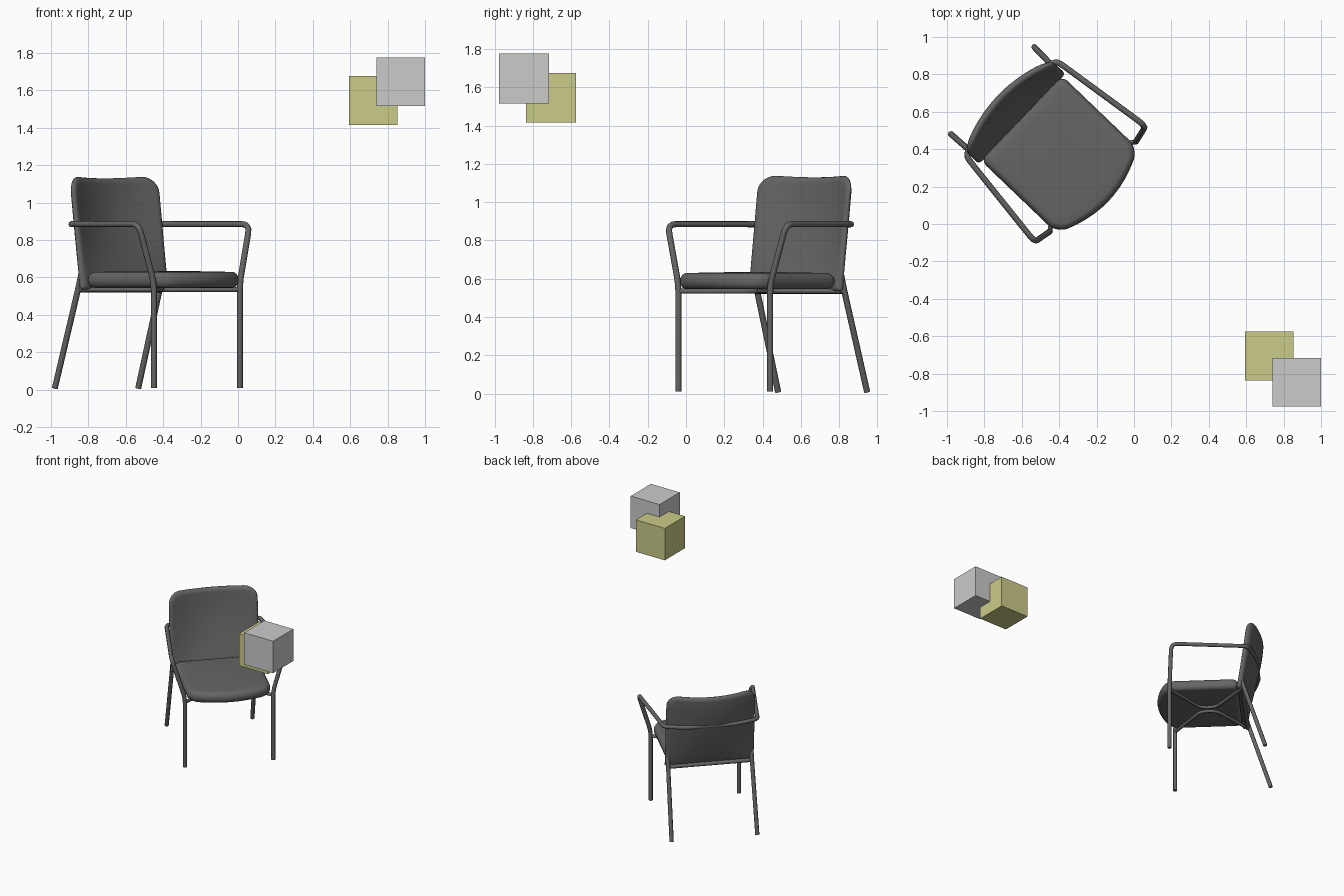
import bpy, bmesh, math
from mathutils import Vector

if "Cube" in bpy.data.objects:
    bpy.data.objects.remove(bpy.data.objects["Cube"], do_unlink=True)


def material(name, rgb):
    m = bpy.data.materials.new(name)
    m.use_nodes = True
    m.diffuse_color = (*rgb, 1)
    m.node_tree.nodes["Principled BSDF"].inputs["Base Color"].default_value = (*rgb, 1)
    return m


charcoal = material("charcoal", (0.13, 0.13, 0.13))
light_grey = material("light grey", (0.6, 0.6, 0.6))
olive = material("olive yellow", (0.6, 0.6, 0.25))

# Chair frame: u runs across the seat, v runs from front legs to the back
SIDE, BACK = Vector((0.69, 0.72, 0)), Vector((-0.72, 0.69, 0))
ORIGIN = Vector((-0.22, 0.20, 0))


def place(u, v, z):
    return ORIGIN + SIDE * u + BACK * v + Vector((0, 0, z))


def add_mesh(name, bm, mat, smooth=True):
    bmesh.ops.recalc_face_normals(bm, faces=bm.faces)
    me = bpy.data.meshes.new(name)
    bm.to_mesh(me)
    bm.free()
    me.materials.append(mat)
    ob = bpy.data.objects.new(name, me)
    bpy.context.collection.objects.link(ob)
    if smooth:
        me.shade_smooth()
    return ob


def tube(name, points, radius=0.016, bend=0.05):
    """Round tube through the points, with rounded bends."""
    pts = [Vector(p) for p in points]
    path = [pts[0]]
    for a, b, c in zip(pts, pts[1:], pts[2:]):
        p = b + (a - b).normalized() * min(bend, (a - b).length * 0.45)
        q = b + (c - b).normalized() * min(bend, (c - b).length * 0.45)
        for i in range(5):
            t = i / 4
            path.append(p * (1 - t) ** 2 + b * 2 * t * (1 - t) + q * t * t)
    path.append(pts[-1])
    cu = bpy.data.curves.new(name, "CURVE")
    cu.dimensions = "3D"
    cu.bevel_depth = radius
    cu.bevel_resolution = 2
    cu.use_fill_caps = True
    sp = cu.splines.new("POLY")
    sp.points.add(len(path) - 1)
    for point, p in zip(sp.points, path):
        point.co = (*place(*p), 1)
    cu.materials.append(charcoal)
    ob = bpy.data.objects.new(name, cu)
    bpy.context.collection.objects.link(ob)


def rounded_outline(w, h, radii, steps=6, cuts=10):
    """Rounded rectangle with evenly cut sides; radii run from top right, anticlockwise."""
    corners = []
    for k, (sx, sy) in enumerate(((1, 1), (-1, 1), (-1, -1), (1, -1))):
        r = radii[k]
        arc = []
        for i in range(steps + 1):
            a = math.pi / 2 * (k + i / steps)
            arc.append(Vector((sx * (w - r) + r * math.cos(a), sy * (h - r) + r * math.sin(a))))
        corners.append(arc)
    out = []
    for k, arc in enumerate(corners):
        nxt = corners[(k + 1) % 4][0]
        out += arc + [arc[-1].lerp(nxt, i / cuts) for i in range(1, cuts)]
    return out


def pad(name, outline, layers, warp):
    """Cushion lofted from scaled outlines; warp maps (a, b, depth) to the chair."""
    bm = bmesh.new()
    rings = [[bm.verts.new(place(*warp(p.x * s, p.y * s, d))) for p in outline] for s, d in layers]
    n = len(outline)
    for r, q in zip(rings, rings[1:]):
        for i in range(n):
            j = (i + 1) % n
            bm.faces.new((r[i], r[j], q[j], q[i]))
    for ring, d in ((rings[0], layers[0][1]), (rings[-1], layers[-1][1])):
        c = bm.verts.new(place(*warp(0, 0, d)))
        for i in range(n):
            bm.faces.new((ring[i], ring[(i + 1) % n], c))
    add_mesh(name, bm, charcoal)


def cushion_layers(half, crown):
    inner = [(s, half + crown * (1 - s)) for s in (0.25, 0.5, 0.75, 0.9)]
    rim = [(1 - 0.1 * (1 - math.cos(a)), half * math.sin(a))
           for a in (math.radians(d) for d in range(-75, 76, 25))]
    return [(s, -half) for s, d in inner] + rim + [(s, d) for s, d in reversed(inner)]


# Seat cushion with a bowed front edge
def seat_shape(a, b, d):
    front = max(0, -b / 0.28)
    return a, 0.25 + b - 0.085 * front * (1 - (a / 0.315) ** 2), 0.587 + d


pad("seat", rounded_outline(0.315, 0.28, (0.04, 0.04, 0.06, 0.06)),
    cushion_layers(0.042, 0.008), seat_shape)


# Backrest, leaning and hollowed toward the top
def back_shape(a, b, d):
    t = (b + 0.305) / 0.61
    hollow = 1 - (a / 0.335) ** 2
    lean = 0.075 * t + 0.075 * hollow * math.sin(t * math.pi * 0.6)
    return a, 0.54 + lean + d, 0.84 + b - 0.015 * hollow * t


pad("backrest", rounded_outline(0.335, 0.305, (0.09, 0.09, 0.015, 0.015)),
    cushion_layers(0.022, 0), back_shape)

# Legs
for side, s in (("left", 1), ("right", -1)):
    tube(side + "_front_leg_and_arm_post",
         [(0.333 * s, 0, 0.01), (0.333 * s, 0, 0.57), (0.43 * s, 0.02, 0.885),
          (0.36 * s, 0.55, 0.885)])
    tube(side + "_back_leg",
         [(0.323 * s, 0.745, 0.008), (0.316 * s, 0.575, 0.55), (0.316 * s, 0.555, 0.62)])
    # Bent brace under the seat, from front leg to back leg
    tube(side + "_seat_brace",
         [(0.333 * s, 0, 0.535), (0.03 * s, 0.22, 0.535), (0.03 * s, 0.34, 0.535),
          (0.316 * s, 0.57, 0.535)], 0.013)

# Arm bar wrapping behind the backrest
tube("rear_arm_bar",
     [(-0.36, 0.55, 0.885), (-0.35, 0.61, 0.885), (-0.18, 0.66, 0.885),
      (0.18, 0.66, 0.885), (0.35, 0.61, 0.885), (0.36, 0.55, 0.885)])
tube("rear_seat_rail", [(-0.316, 0.565, 0.535), (0.316, 0.565, 0.535)])


# Two floating cubes
def cube(name, centre, mat):
    bm = bmesh.new()
    bmesh.ops.create_cube(bm, size=0.26)
    bmesh.ops.translate(bm, verts=bm.verts, vec=centre)
    add_mesh(name, bm, mat, smooth=False)


cube("grey_cube", (0.87, -0.847, 1.647), light_grey)
cube("olive_cube", (0.724, -0.706, 1.546), olive)
